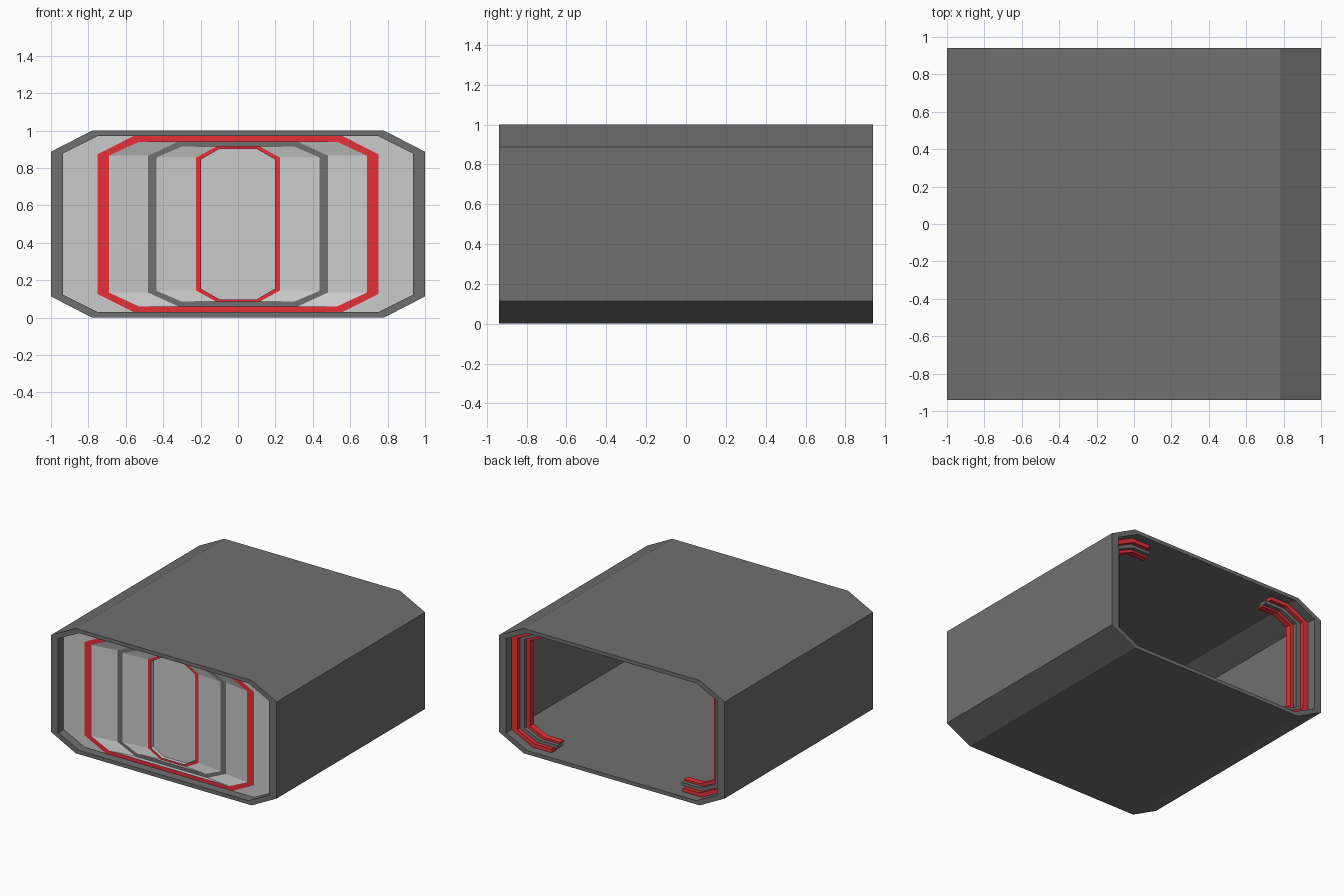
import bpy, bmesh

if "Cube" in bpy.data.objects:
    bpy.data.objects.remove(bpy.data.objects["Cube"])


def material(name, rgb):
    m = bpy.data.materials.new(name)
    m.diffuse_color = (*rgb, 1)
    m.use_nodes = True
    m.node_tree.nodes["Principled BSDF"].inputs["Base Color"].default_value = m.diffuse_color
    return m


DARK = material("dark_grey", (0.16, 0.16, 0.16))
RED = material("red", (0.8, 0.03, 0.04))


def finish(bm, name, mat):
    bmesh.ops.recalc_face_normals(bm, faces=bm.faces)
    me = bpy.data.meshes.new(name)
    bm.to_mesh(me)
    bm.free()
    if mat:
        me.materials.append(mat)
    ob = bpy.data.objects.new(name, me)
    bpy.context.collection.objects.link(ob)
    return ob


def octagon(x, xc, top, zc):
    """Chamfered rectangle, symmetric about x = 0 and z = 0.5."""
    q = [(x, zc), (xc, top)]
    half = q + [(-a, z) for a, z in reversed(q)]
    return half + [(-a, 1 - z) for a, z in half]


def loft(name, loops, mat=None, cyclic=False, cap=False):
    """Bridge a series of (profile, y) loops into a shell."""
    bm = bmesh.new()
    rings = [[bm.verts.new((x, y, z)) for x, z in prof] for prof, y in loops]
    pairs = list(zip(rings, rings[1:]))
    if cyclic:
        pairs.append((rings[-1], rings[0]))
    for a, b in pairs:
        n = len(a)
        for i in range(n):
            j = (i + 1) % n
            bm.faces.new((a[i], a[j], b[j], b[i]))
    if cap:
        bm.faces.new(rings[-1])
    return finish(bm, name, mat)


# Outer octagonal tube
Y = 0.94
outer = octagon(1.0, 0.78, 1.0, 0.887)
inner = octagon(0.935, 0.75, 0.97, 0.878)
loft("tunnel_frame", [(outer, -Y), (outer, Y), (inner, Y), (inner, -Y)], DARK, cyclic=True)

# Closed front door: three nested rings with sloped panes between them
r1o, r1i = octagon(0.75, 0.56, 0.97, 0.874), octagon(0.69, 0.53, 0.94, 0.866)
r2o, r2i = octagon(0.48, 0.32, 0.94, 0.866), octagon(0.435, 0.30, 0.915, 0.857)
r3o, r3i = octagon(0.225, 0.115, 0.915, 0.855), octagon(0.197, 0.10, 0.902, 0.846)
y1, y2, y3 = -0.87, -0.84, -0.82
loft("outer_door_pane", [(inner, y1), (r1o, y1)])
loft("outer_door_ring", [(r1o, y1), (r1i, y1)], RED)
loft("middle_door_pane", [(r1i, y1), (r2o, y2)])
loft("middle_door_ring", [(r2o, y2), (r2i, y2)], DARK)
loft("inner_door_pane", [(r2i, y2), (r3o, y3)])
loft("inner_door_ring", [(r3o, y3), (r3i, y3)], RED)
loft("centre_door_pane", [(r3i, y3), (r3i, y3 + 0.03)], cap=True)


def bracket(name, x, w, xc, end, top, t, zc, y0, y1, mat):
    """C-shaped retracted door edge on both sides of the back opening."""
    for s, side in ((1, "right"), (-1, "left")):
        q = [(x, zc), (xc, top), (end, top), (end, top - t),
             (xc - 0.02, top - t), (x - w, zc - 0.012)]
        up, low = q, [(a, 1 - z) for a, z in q]
        bm = bmesh.new()
        path = up[:3][::-1] + low[:3] + low[3:] + up[3:][::-1]
        f = [[bm.verts.new((s * a, y, z)) for a, z in path] for y in (y0, y1)]
        n = len(path)
        for i in range(n):
            j = (i + 1) % n
            bm.faces.new((f[0][i], f[0][j], f[1][j], f[1][i]))
        # cap strips: outer vertex i pairs with inner vertex n-1-i
        for ring in f:
            for i in range(n // 2 - 1):
                bm.faces.new((ring[i], ring[i + 1], ring[n - 2 - i], ring[n - 1 - i]))
        finish(bm, f"{name}_{side}", mat)


# Opened back door: stepped edges stacked against the side walls
bracket("outer_back_edge", 0.935, 0.05, 0.75, 0.58, 0.97, 0.03, 0.878, 0.81, 0.87, RED)
bracket("middle_back_edge", 0.885, 0.04, 0.73, 0.55, 0.94, 0.025, 0.866, 0.78, 0.84, DARK)
bracket("inner_back_edge", 0.845, 0.03, 0.71, 0.55, 0.915, 0.015, 0.855, 0.76, 0.81, RED)
